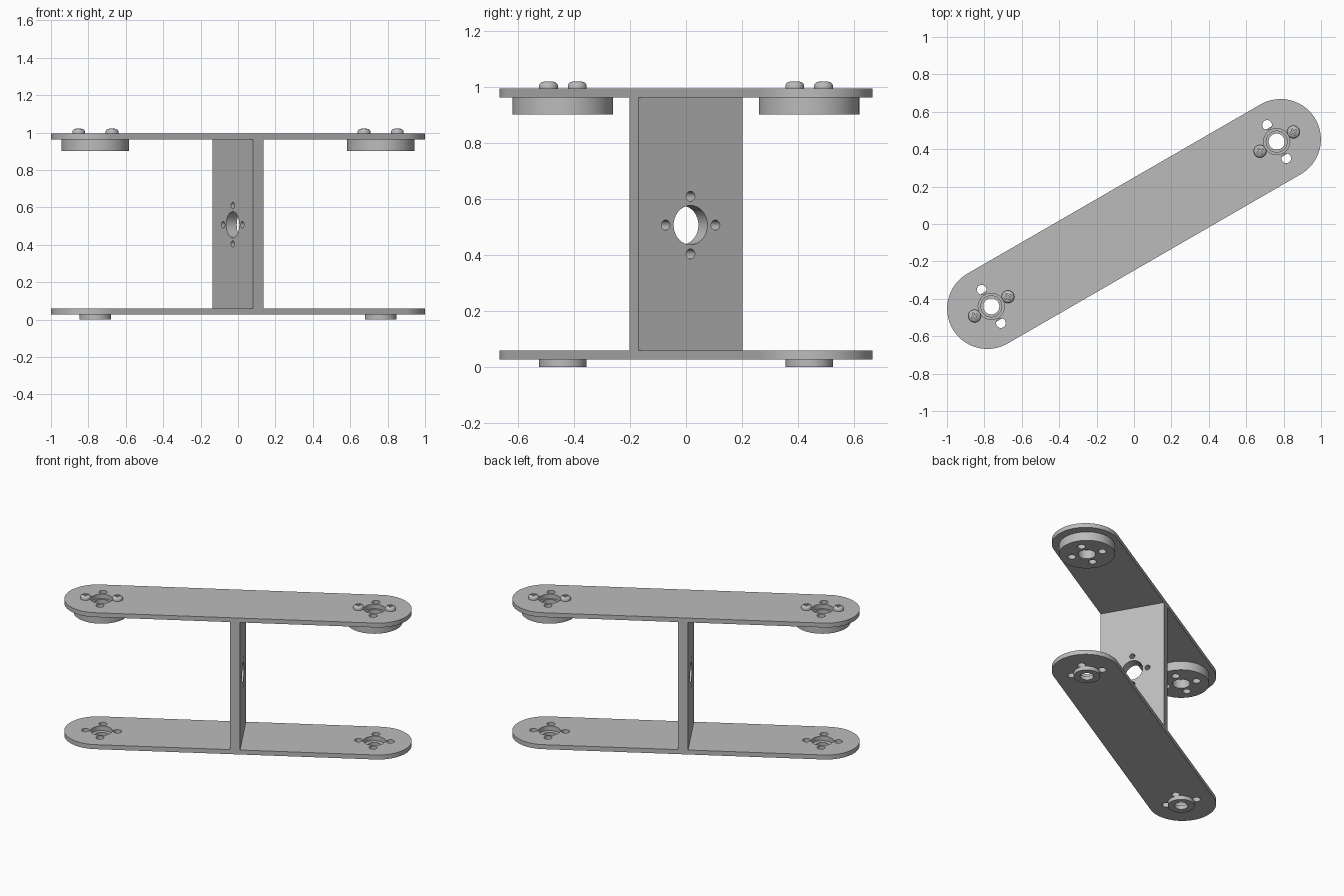
import bpy, bmesh
from math import pi, cos, sin, radians
from mathutils import Matrix

cube = bpy.data.objects.get("Cube")
if cube:
    bpy.data.objects.remove(cube, do_unlink=True)

HALF_WIDTH, END, HUB, BOLT = 0.2155, 0.905, 0.881, 0.103
TURN = Matrix.Rotation(radians(30), 4, 'Z')

grey = bpy.data.materials.new("brushed grey")
grey.use_nodes = True
grey.diffuse_color = (0.5, 0.5, 0.5, 1)
grey.node_tree.nodes["Principled BSDF"].inputs["Base Color"].default_value = (0.5, 0.5, 0.5, 1)


def circle(r, x=0, y=0, n=48, start=0, sweep=2 * pi):
    return [(x + r * cos(start + sweep * i / n), y + r * sin(start + sweep * i / n))
            for i in range(n)]


def prism(bm, outline, z0, z1):
    """Extrude a closed outline from z0 up to z1."""
    face = bm.faces.new([bm.verts.new((x, y, z0)) for x, y in outline])
    top = bmesh.ops.extrude_face_region(bm, geom=[face])["geom"]
    bmesh.ops.translate(bm, vec=(0, 0, z1 - z0),
                        verts=[v for v in top if isinstance(v, bmesh.types.BMVert)])


def make(name, bm):
    bmesh.ops.recalc_face_normals(bm, faces=bm.faces)
    mesh = bpy.data.meshes.new(name)
    bm.to_mesh(mesh)
    bm.free()
    mesh.materials.append(grey)
    obj = bpy.data.objects.new(name, mesh)
    bpy.context.collection.objects.link(obj)
    return obj


def finish(obj, cutter_bm, place=Matrix.Identity(4)):
    """Cut the holes, move the part into place and smooth its round faces."""
    cutter = make("cutter", cutter_bm)
    cutter.hide_render = True
    mod = obj.modifiers.new("holes", 'BOOLEAN')
    mod.operation, mod.solver, mod.object = 'DIFFERENCE', 'EXACT', cutter
    bpy.ops.object.select_all(action='DESELECT')
    obj.select_set(True)
    bpy.context.view_layer.objects.active = obj
    bpy.ops.object.modifier_apply(modifier=mod.name)
    bpy.data.objects.remove(cutter, do_unlink=True)
    obj.data.transform(TURN @ place)
    bpy.ops.object.shade_smooth_by_angle(angle=radians(35))


def hole_pattern(bm, x, centre_r, bolt_r, z0, z1):
    """One centre hole with four bolt holes around it."""
    prism(bm, circle(centre_r, x), z0, z1)
    if bolt_r:
        for i in range(4):
            a = i * pi / 2
            prism(bm, circle(bolt_r, x + BOLT * cos(a), BOLT * sin(a), 24), z0, z1)


# Two long plates with round ends
for name, z0, z1 in (("lower_plate", 0.027, 0.059), ("upper_plate", 0.964, 0.995)):
    body, holes = bmesh.new(), bmesh.new()
    outline = (circle(HALF_WIDTH, END, 0, 40, -pi / 2, pi) + [(END, HALF_WIDTH)]
               + circle(HALF_WIDTH, -END, 0, 40, pi / 2, pi) + [(-END, -HALF_WIDTH)])
    prism(body, outline, z0, z1)
    for side in (-1, 1):
        hole_pattern(holes, side * HUB, 0.07, 0.026, z0 - 0.05, z1 + 0.05)
    finish(make(name, body), holes)

# Upright web between the plates, its holes running along the bar
body, holes = bmesh.new(), bmesh.new()
t = 0.0325
prism(body, [(-t, -HALF_WIDTH), (t, -HALF_WIDTH), (t, HALF_WIDTH), (-t, HALF_WIDTH)],
      0.059, 0.964)
hole_pattern(holes, 0, 0.07, 0.018, -0.1, 0.1)
holes.transform(Matrix.Translation((0, 0, 0.507)) @ Matrix.Rotation(pi / 2, 4, 'Y'))
finish(make("web", body), holes)


def screw_body():
    """Domed head on a short shank, spun around z."""
    bm = bmesh.new()
    profile = [(0, -0.055), (0.022, -0.055), (0.022, 0), (0.034, 0), (0.034, 0.012),
               (0.031, 0.018), (0.025, 0.023), (0.014, 0.026), (0, 0.027)]
    verts = [bm.verts.new((r, 0, z)) for r, z in profile]
    edges = [bm.edges.new(pair) for pair in zip(verts, verts[1:])]
    bmesh.ops.spin(bm, geom=verts + edges, cent=(0, 0, 0), axis=(0, 0, 1),
                   angle=2 * pi, steps=32, use_duplicate=False)
    bmesh.ops.remove_doubles(bm, verts=bm.verts, dist=0.0001)
    return bm


def cross(arm, half):
    """Plus-shaped outline of the drive recess."""
    quarter = [(arm, -half), (arm, half), (half, half)]
    points = []
    for i in range(4):
        c, s = round(cos(i * pi / 2)), round(sin(i * pi / 2))
        points += [(x * c - y * s, x * s + y * c) for x, y in quarter]
    return points


for side, label in ((1, "left"), (-1, "right")):
    x = side * HUB
    # Wide disc under the upper plate
    body, holes = bmesh.new(), bmesh.new()
    prism(body, circle(0.18, x, 0, 64), 0.902, 0.964)
    hole_pattern(holes, x, 0.056, 0.026, 0.85, 1.0)
    finish(make(label + "_disc", body), holes)

    # Small boss under the lower plate
    body, holes = bmesh.new(), bmesh.new()
    prism(body, circle(0.085, x), 0, 0.027)
    hole_pattern(holes, x, 0.043, 0, -0.05, 0.08)
    finish(make(label + "_boss", body), holes)

    # Pair of screws in the upper plate
    for offset, which in ((BOLT, "front"), (-BOLT, "back")):
        recess = bmesh.new()
        prism(recess, cross(0.018, 0.004), 0.01, 0.05)
        finish(make(f"{label}_{which}_screw", screw_body()), recess,
               Matrix.Translation((x + offset, 0, 0.995)))
